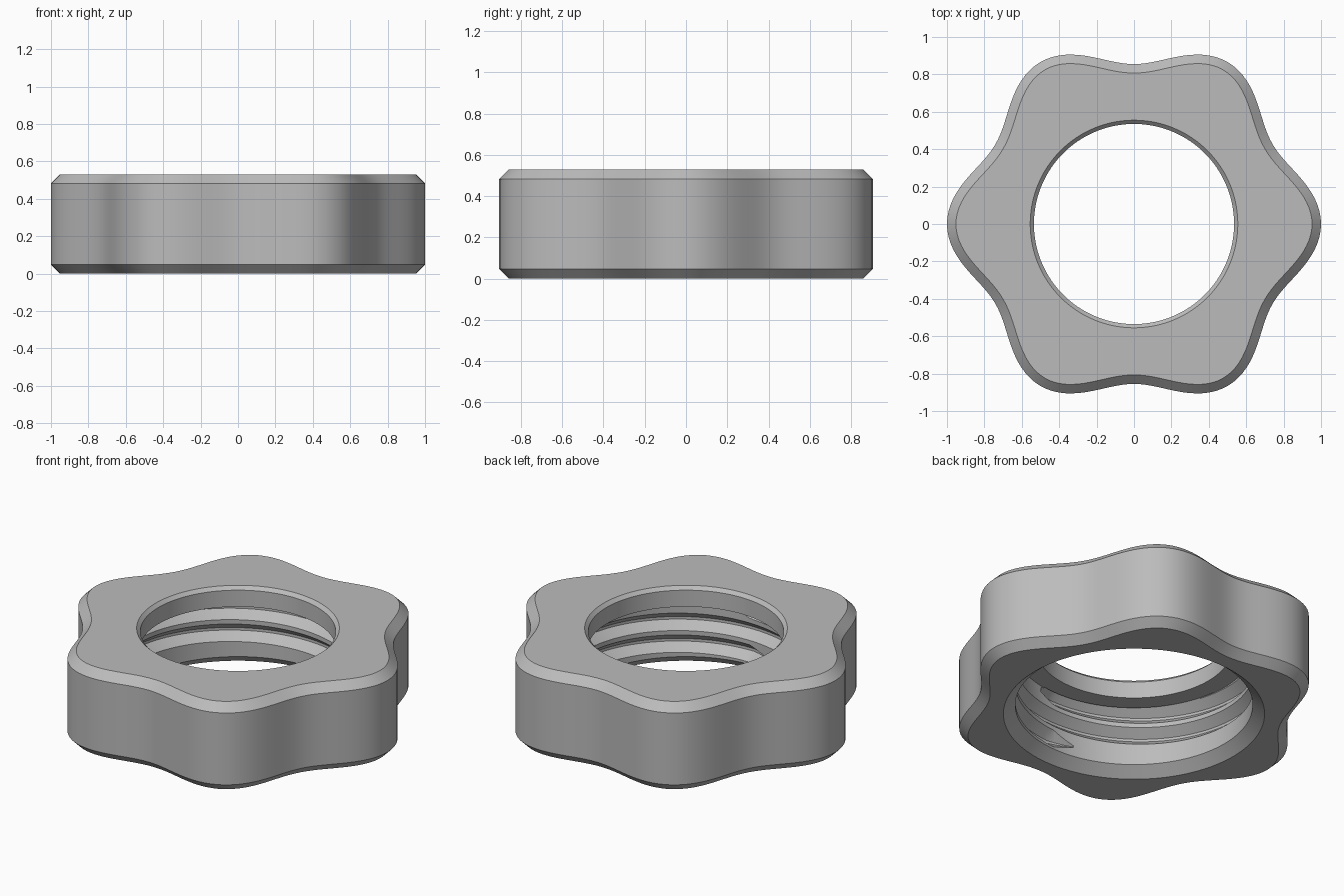
import bpy, bmesh, math
from math import sin, cos, radians
from mathutils import Vector

SEG = 180
HEIGHT, CHAMFER = 0.53, 0.048
BORE, ROOT, PITCH = 0.65, 0.702, 0.132

if "Cube" in bpy.data.objects:
    bpy.data.objects.remove(bpy.data.objects["Cube"])

grey = bpy.data.materials.new("plain grey")
grey.use_nodes = True
grey.diffuse_color = (0.5, 0.5, 0.5, 1)
grey.node_tree.nodes["Principled BSDF"].inputs["Base Color"].default_value = (0.5, 0.5, 0.5, 1)


def lobed(a, inset):
    """Point on the six-lobed outline, moved inwards along its normal."""
    r, slope = 0.9275 + 0.0725 * cos(6 * a), -0.435 * sin(6 * a)
    point = Vector((r * cos(a), r * sin(a)))
    tangent = Vector((slope * cos(a) - r * sin(a), slope * sin(a) + r * cos(a)))
    tangent.normalize()
    return point - inset * Vector((tangent.y, -tangent.x))


def round_hole(a, radius):
    return Vector((radius * cos(a), radius * sin(a)))


def bridge(bm, rings, closed):
    """Join successive rings of vertices with quads."""
    n = len(rings[0])
    pairs = list(zip(rings, rings[1:])) + ([(rings[-1], rings[0])] if closed else [])
    for lower, upper in pairs:
        for i in range(n):
            j = (i + 1) % n
            bm.faces.new((lower[i], lower[j], upper[j], upper[i]))


def finish(bm, name):
    bmesh.ops.recalc_face_normals(bm, faces=bm.faces[:])
    mesh = bpy.data.meshes.new(name)
    bm.to_mesh(mesh)
    bm.free()
    mesh.materials.append(grey)
    obj = bpy.data.objects.new(name, mesh)
    bpy.context.collection.objects.link(obj)
    return obj


# Nut body: outside wall with chamfers, top lip, wide bore below
sections = [
    (lobed, CHAMFER, 0), (lobed, 0, CHAMFER),
    (lobed, 0, HEIGHT - CHAMFER), (lobed, CHAMFER, HEIGHT),
    (round_hole, 0.555, HEIGHT), (round_hole, 0.535, HEIGHT - 0.02),
    (round_hole, 0.535, 0.41), (round_hole, BORE, 0.41),
    (round_hole, BORE, 0.055), (round_hole, 0.715, 0),
]
bm = bmesh.new()
angles = [math.tau * i / SEG for i in range(SEG)]
rings = [[bm.verts.new((*shape(a, size), z)) for a in angles] for shape, size, z in sections]
bridge(bm, rings, True)
nut = finish(bm, "lobed_nut")

# Helical thread groove, tapering at both ends
bm = bmesh.new()
start, end, step = -460, 283, 3
rings = []
for deg in range(start, end + 1, step):
    a = radians(deg + 0.7)
    z = 0.33 + PITCH * (deg - 123) / 360
    t = min(1, 0.15 + min(deg - start, end - deg) / 14)
    root = BORE + (ROOT - BORE) * t
    profile = [(BORE - 0.006, -0.058 * t), (root, -0.008 * t),
               (root, 0.008 * t), (BORE - 0.006, 0.058 * t)]
    rings.append([bm.verts.new((r * cos(a), r * sin(a), z + dz)) for r, dz in profile])
bridge(bm, rings, False)
bm.faces.new(rings[0])
bm.faces.new(rings[-1])
groove = finish(bm, "thread_cutter")
groove.hide_render = True

# Cut the thread, then smooth the curved walls
cut = nut.modifiers.new("thread", 'BOOLEAN')
cut.operation = 'DIFFERENCE'
cut.solver = 'EXACT'
cut.object = groove
bpy.ops.object.select_all(action='DESELECT')
nut.select_set(True)
bpy.context.view_layer.objects.active = nut
bpy.ops.object.modifier_apply(modifier=cut.name)
bpy.data.objects.remove(groove)
bpy.ops.object.shade_smooth_by_angle(angle=radians(25))
